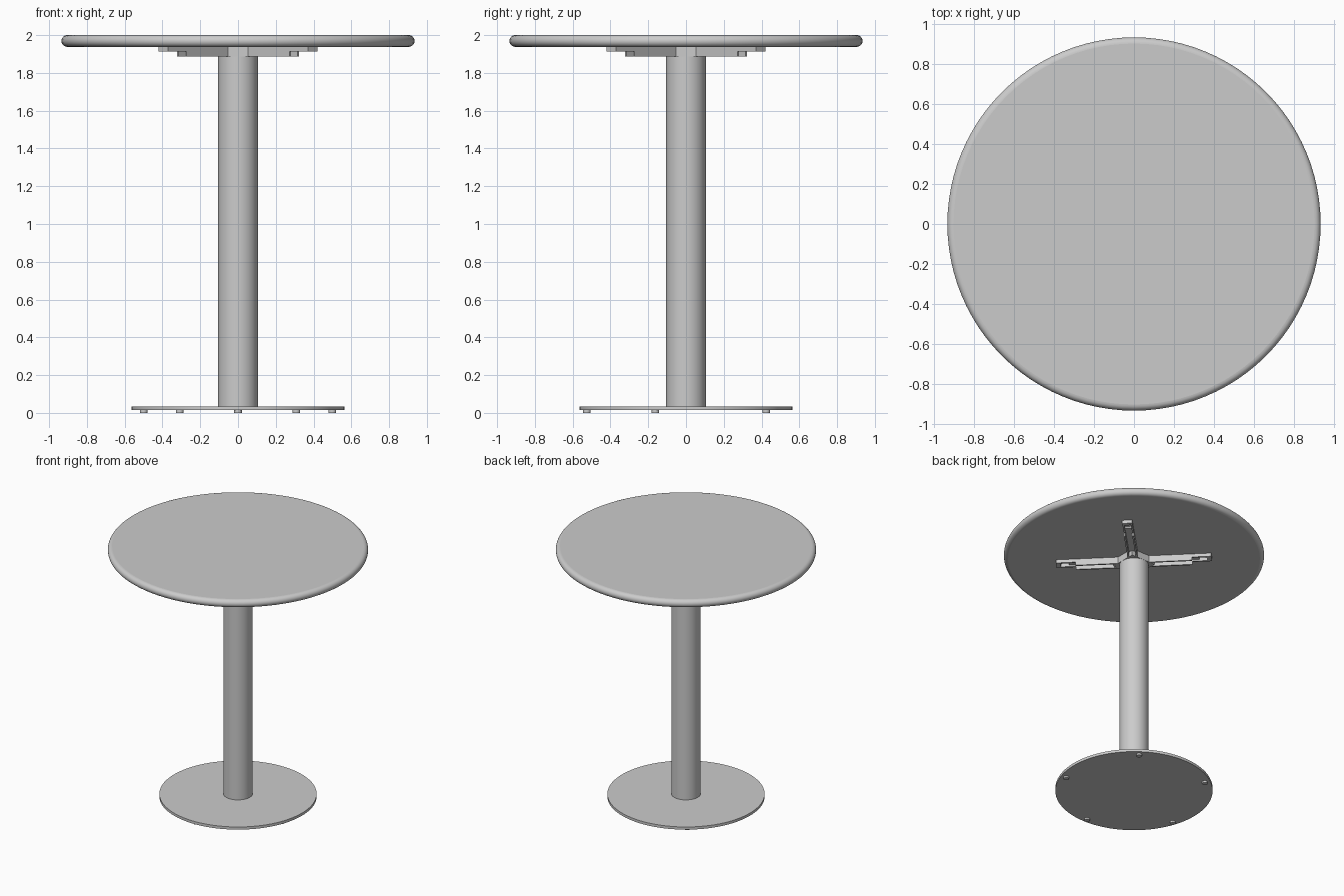
import bpy, bmesh, math
from mathutils import Matrix

cube = bpy.data.objects.get("Cube")
if cube:
    bpy.data.objects.remove(cube, do_unlink=True)

grey = bpy.data.materials.new("light grey metal")
grey.use_nodes = True
colour = (0.6, 0.6, 0.6, 1)
grey.diffuse_color = colour
grey.node_tree.nodes["Principled BSDF"].inputs["Base Color"].default_value = colour


def finish(name, bm, smooth=False):
    """Turn a bmesh into a shaded object, keeping level faces flat."""
    bmesh.ops.recalc_face_normals(bm, faces=bm.faces)
    mesh = bpy.data.meshes.new(name)
    bm.to_mesh(mesh)
    bm.free()
    mesh.materials.append(grey)
    obj = bpy.data.objects.new(name, mesh)
    bpy.context.collection.objects.link(obj)
    if smooth:
        bpy.ops.object.select_all(action='DESELECT')
        obj.select_set(True)
        bpy.context.view_layer.objects.active = obj
        bpy.ops.object.shade_smooth_by_angle(angle=math.radians(35))
        for face in mesh.polygons:
            if abs(face.normal.z) > 0.999:
                face.use_smooth = False
    return obj


def lathe(name, profile, sides, x=0, y=0):
    """Stack a ring per (radius, height) point and cap both ends."""
    bm = bmesh.new()
    rings = []
    for r, z in profile:
        rings.append([bm.verts.new((x + r * math.cos(math.tau * i / sides),
                                    y + r * math.sin(math.tau * i / sides), z))
                      for i in range(sides)])
    for low, high in zip(rings, rings[1:]):
        for i in range(sides):
            j = (i + 1) % sides
            bm.faces.new((low[i], low[j], high[j], high[i]))
    bm.faces.new(rings[0])
    bm.faces.new(rings[-1])
    return finish(name, bm, True)


def add_box(bm, x0, x1, y0, y1, z0, z1, angle=0):
    place = (Matrix.Rotation(angle, 4, 'Z')
             @ Matrix.Translation(((x0 + x1) / 2, (y0 + y1) / 2, (z0 + z1) / 2))
             @ Matrix.Diagonal((x1 - x0, y1 - y0, z1 - z0, 1)))
    bmesh.ops.create_cube(bm, size=1, matrix=place)


# Round top with a bullnose rim
nose = 0.031
rim = []
for i in range(13):
    a = math.pi * (i / 12 - 0.5)
    rim.append((0.935 - nose + nose * math.cos(a), 2 - nose + nose * math.sin(a)))
lathe("table_top", rim, 96)

# Column and base plate
lathe("column", [(0.105, 0.03), (0.105, 1.888)], 48)
lathe("base_plate", [(0.565, 0.014), (0.565, 0.035)], 96)

# Five small glides under the base
for i in range(5):
    a = math.tau * i / 5 - math.pi / 2
    lathe(f"glide_{i + 1}", [(0.02, 0), (0.02, 0.016)], 16,
          0.525 * math.cos(a), 0.525 * math.sin(a))

# Square hub joining the arms to the column
hub = bmesh.new()
add_box(hub, -0.105, 0.105, -0.105, 0.105, 1.886, 1.94)
finish("support_hub", hub)

# Four diagonal channel arms: slotted web above, two flanges below
half, wall = 0.036, 0.012
for i in range(4):
    a = math.pi / 4 + i * math.pi / 2
    arm = bmesh.new()
    add_box(arm, 0.1, 0.47, -half, half, 1.924, 1.94, a)
    add_box(arm, 0.53, 0.56, -half, half, 1.912, 1.94, a)
    for s in (-1, 1):
        y0, y1 = sorted((s * half, s * (half - wall)))
        add_box(arm, 0.1, 0.55, y0, y1, 1.912, 1.94, a)
        add_box(arm, 0.1, 0.42, y0, y1, 1.886, 1.912, a)
    finish(f"support_arm_{i + 1}", arm)
